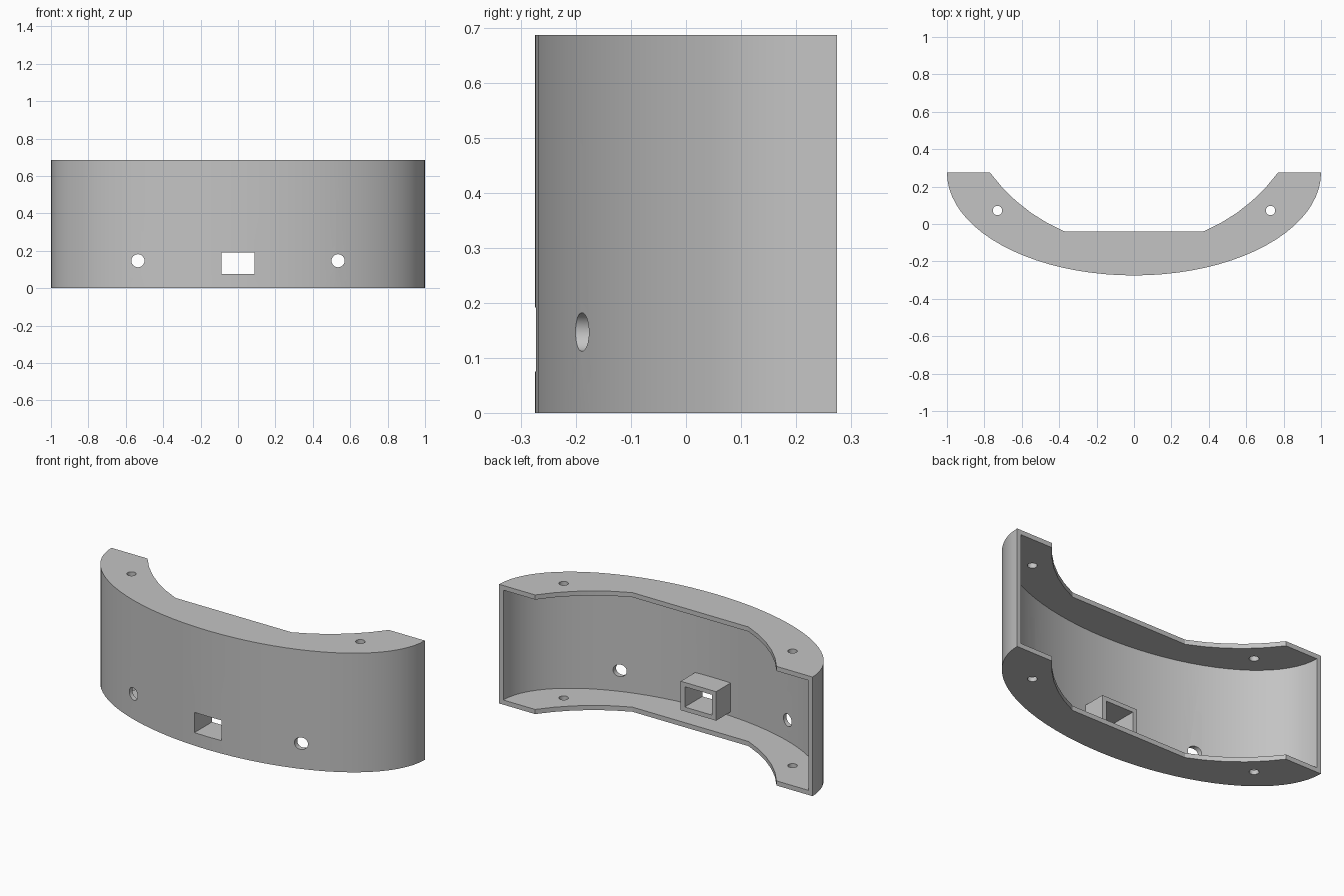
import bpy, bmesh
from math import sin, cos, pi, atan2, radians, hypot

if "Cube" in bpy.data.objects:
    bpy.data.objects.remove(bpy.data.objects["Cube"], do_unlink=True)

HEIGHT, BACK, DEPTH, WALL = 0.687, 0.275, 0.55, 0.0267

grey = bpy.data.materials.new("plain grey")
grey.use_nodes = True
colour = (0.55, 0.55, 0.55, 1)
grey.diffuse_color = colour
grey.node_tree.nodes["Principled BSDF"].inputs["Base Color"].default_value = colour


def prism(name, outline, z0, z1):
    """Extrude a flat outline from z0 up to z1."""
    bm = bmesh.new()
    face = bm.faces.new([bm.verts.new((x, y, z0)) for x, y in outline])
    top = bmesh.ops.extrude_face_region(bm, geom=[face])["geom"]
    for v in top:
        if isinstance(v, bmesh.types.BMVert):
            v.co.z = z1
    bmesh.ops.recalc_face_normals(bm, faces=bm.faces)
    mesh = bpy.data.meshes.new(name)
    bm.to_mesh(mesh)
    bm.free()
    mesh.materials.append(grey)
    obj = bpy.data.objects.new(name, mesh)
    bpy.context.collection.objects.link(obj)
    return obj


def block(name, half_width, y0, y1, z0, z1):
    w = half_width
    return prism(name, [(-w, y0), (w, y0), (w, y1), (-w, y1)], z0, z1)


def drill(name, radius, depth, location, tilt=0):
    bpy.ops.mesh.primitive_cylinder_add(vertices=32, radius=radius, depth=depth,
                                        location=location, rotation=(tilt, 0, 0))
    obj = bpy.context.object
    obj.name = name
    obj.data.materials.append(grey)
    return obj


def combine(target, tool, operation):
    """Apply a boolean, then discard the helper."""
    tool.hide_render = True
    mod = target.modifiers.new(operation, "BOOLEAN")
    mod.operation, mod.object, mod.solver = operation, tool, "EXACT"
    bpy.context.view_layer.objects.active = target
    bpy.ops.object.modifier_apply(modifier=mod.name)
    bpy.data.objects.remove(tool, do_unlink=True)


def half_ellipse(inset, steps=40):
    return [(-(1 - inset) * cos(pi * i / steps),
             BACK - (DEPTH - inset) * sin(pi * i / steps)) for i in range(steps + 1)]


# Scooped rear edge of the shelves: arcs either side of a straight middle
centre, corner, flat = 0.841, (0.77, BACK), (0.37, -0.04)
radius = hypot(corner[0], corner[1] - centre)
a0, a1 = [atan2(y - centre, x) for x, y in (corner, flat)]
right_arc = [(radius * cos(a0 + (a1 - a0) * i / 5),
              centre + radius * sin(a0 + (a1 - a0) * i / 5)) for i in range(6)]
left_arc = [(-x, y) for x, y in reversed(right_arc)]

# Curved housing, hollowed between its top and bottom shelves
housing = prism("curved_housing", half_ellipse(0) + right_arc + left_arc, 0, HEIGHT)
inner = half_ellipse(WALL)
inner += [(inner[-1][0], 0.5), (inner[0][0], 0.5)]
combine(housing, prism("cavity", inner, WALL, HEIGHT - WALL), "DIFFERENCE")

# Rectangular socket projecting behind the front wall
combine(housing, block("socket", 0.113, -0.258, -0.113, 0.05, 0.217), "UNION")
combine(housing, block("socket_opening", 0.087, -0.5, 0, 0.075, 0.192), "DIFFERENCE")

# Front holes and screw holes through both shelves
for side in (-1, 1):
    combine(housing, drill("front_hole", 0.035, 0.4, (side * 0.535, -0.2, 0.147), pi / 2),
            "DIFFERENCE")
    combine(housing, drill("screw_hole", 0.025, 2, (side * 0.73, 0.072, 0.3)), "DIFFERENCE")

bpy.ops.object.select_all(action="DESELECT")
housing.select_set(True)
bpy.context.view_layer.objects.active = housing
bpy.ops.object.shade_smooth_by_angle(angle=radians(25))
